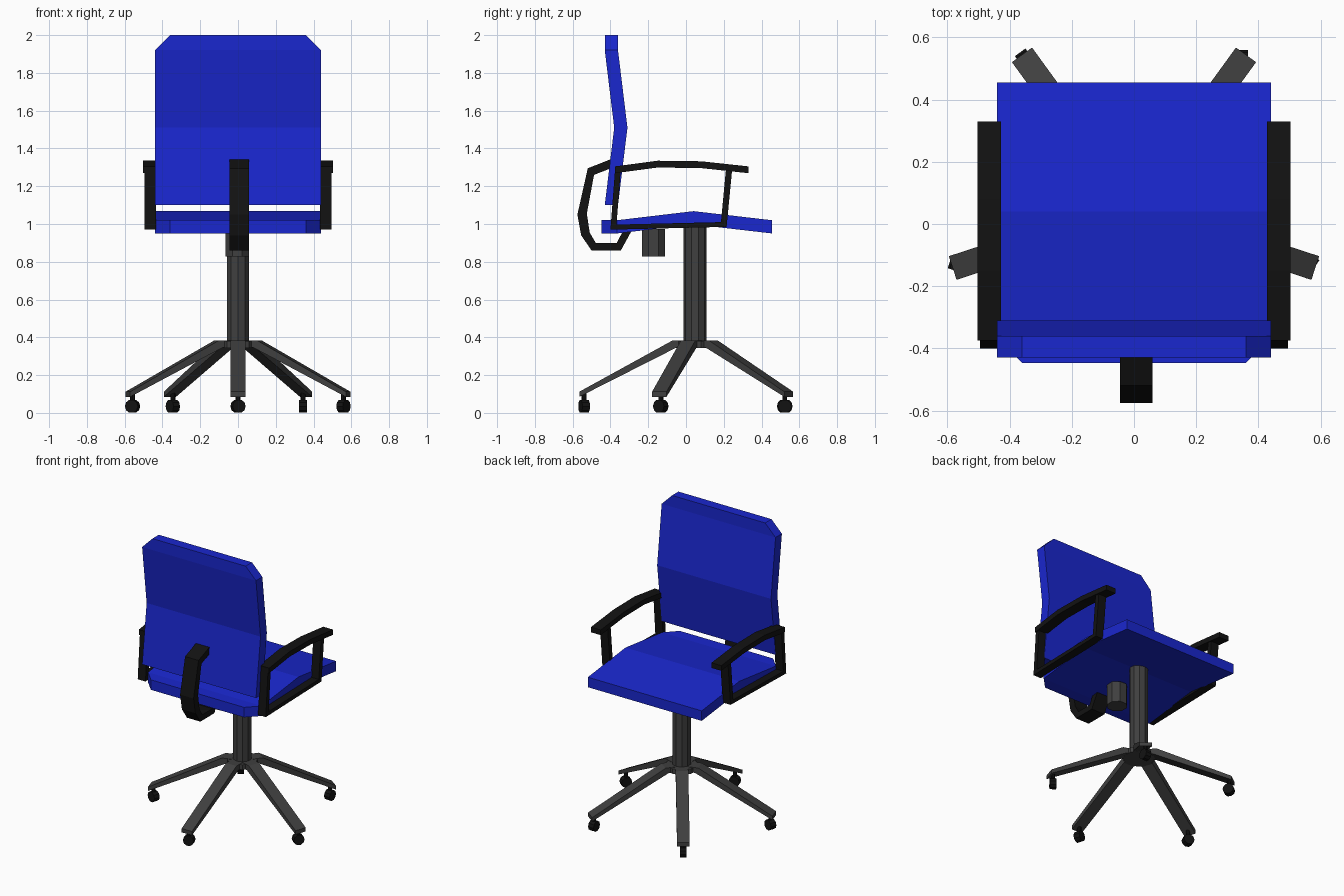
import bpy, bmesh
from math import radians
from mathutils import Matrix, Vector

if "Cube" in bpy.data.objects:
    bpy.data.objects.remove(bpy.data.objects["Cube"])


def material(name, rgb):
    m = bpy.data.materials.new(name)
    m.diffuse_color = (*rgb, 1)
    m.use_nodes = True
    m.node_tree.nodes["Principled BSDF"].inputs["Base Color"].default_value = m.diffuse_color
    return m


BLUE = material("blue fabric", (0.01, 0.02, 0.62))
BLACK = material("black plastic", (0.006, 0.006, 0.006))
GREY = material("dark metal", (0.05, 0.05, 0.05))


def finish(name, bm, mat):
    bmesh.ops.recalc_face_normals(bm, faces=bm.faces)
    me = bpy.data.meshes.new(name)
    bm.to_mesh(me)
    bm.free()
    me.materials.append(mat)
    ob = bpy.data.objects.new(name, me)
    bpy.context.collection.objects.link(ob)
    return ob


def strip(name, outer, inner, half, mat, x=0.0, matrix=None):
    """Solid bar between two (y, z) lines, spread sideways by half widths."""
    if not isinstance(half, (list, tuple)):
        half = [half] * len(outer)
    bm = bmesh.new()
    rings = []
    for o, i, h in zip(outer, inner, half):
        rings.append([bm.verts.new((x + sx * h, *p))
                      for sx, p in ((-1, o), (1, o), (1, i), (-1, i))])
    for a, b in zip(rings, rings[1:]):
        for k in range(4):
            n = (k + 1) % 4
            bm.faces.new((a[k], a[n], b[n], b[k]))
    bm.faces.new(rings[0])
    bm.faces.new(rings[-1])
    if matrix:
        bm.transform(matrix)
    return finish(name, bm, mat)


def cylinder(name, radius, depth, sides, matrix, mat):
    bm = bmesh.new()
    bmesh.ops.create_cone(bm, cap_ends=True, segments=sides, radius1=radius,
                          radius2=radius, depth=depth, matrix=matrix)
    return finish(name, bm, mat)


# Cushions: bent slabs with two cut corners
line = [(-0.43, 1.10), (-0.38, 1.51), (-0.43, 1.92), (-0.43, 2.0)]
strip("backrest", line, [(y + 0.07, z) for y, z in line],
      [0.44, 0.44, 0.44, 0.36], BLUE)
line = [(0.455, 1.02), (0.04, 1.068), (-0.365, 1.02), (-0.447, 1.02)]
strip("seat", line, [(y, z - 0.07) for y, z in line],
      [0.44, 0.44, 0.44, 0.36], BLUE)

# Armrests
for side, s in (("left", -1), ("right", 1)):
    pad = [(-0.375, 1.305), (-0.15, 1.335), (0.08, 1.332), (0.33, 1.305)]
    strip(side + "_arm_pad", pad, [(y, z - 0.036) for y, z in pad],
          0.038, BLACK, s * 0.466)
    strip(side + "_arm_frame",
          [(-0.375, 1.295), (-0.40, 0.97), (0.215, 0.985), (0.245, 1.295)],
          [(-0.345, 1.29), (-0.368, 0.997), (0.185, 1.01), (0.212, 1.295)],
          0.03, BLACK, s * 0.465)

# Bracket joining seat and backrest
strip("back_bracket",
      [(-0.385, 1.348), (-0.52, 1.295), (-0.575, 1.05), (-0.555, 0.94),
       (-0.50, 0.86), (-0.345, 0.86), (-0.29, 0.96)],
      [(-0.385, 1.30), (-0.487, 1.26), (-0.525, 1.055), (-0.51, 0.955),
       (-0.478, 0.90), (-0.367, 0.90), (-0.335, 0.96)],
      0.052, BLACK, 0.007)

# Column and tilt control
CY = 0.048
cylinder("column", 0.061, 0.64, 10,
         Matrix.Translation((0, CY, 0.68)), GREY)
cylinder("tilt_control", 0.067, 0.145, 8,
         Matrix.Translation((-0.004, -0.172, 0.90)) @ Matrix.Rotation(radians(22.5), 4, 'Z'),
         GREY)
cylinder("base_hub", 0.10, 0.035, 10,
         Matrix.Translation((0, CY, 0.362)), GREY)

# Five-legged base with casters
for n in range(5):
    turn = Matrix.Translation((0, CY, 0)) @ Matrix.Rotation(radians(72 * n - 36), 4, 'Z')
    strip(f"base_leg_{n + 1}",
          [(0, 0.382), (0.122, 0.382), (0.613, 0.112)],
          [(0, 0.345), (0.10, 0.345), (0.613, 0.085)],
          0.04, GREY, 0, turn)
    p = turn @ Vector((0, 0.587, 0))
    cylinder(f"caster_stem_{n + 1}", 0.013, 0.07, 8,
             Matrix.Translation((p.x, p.y, 0.075)), BLACK)
    # each wheel is swivelled differently
    swivel = Matrix.Rotation(radians(36 * n), 4, 'Z') @ Matrix.Rotation(radians(90), 4, 'Y')
    cylinder(f"caster_wheel_{n + 1}", 0.036, 0.042, 10,
             Matrix.Translation((p.x, p.y, 0.035)) @ swivel, BLACK)
